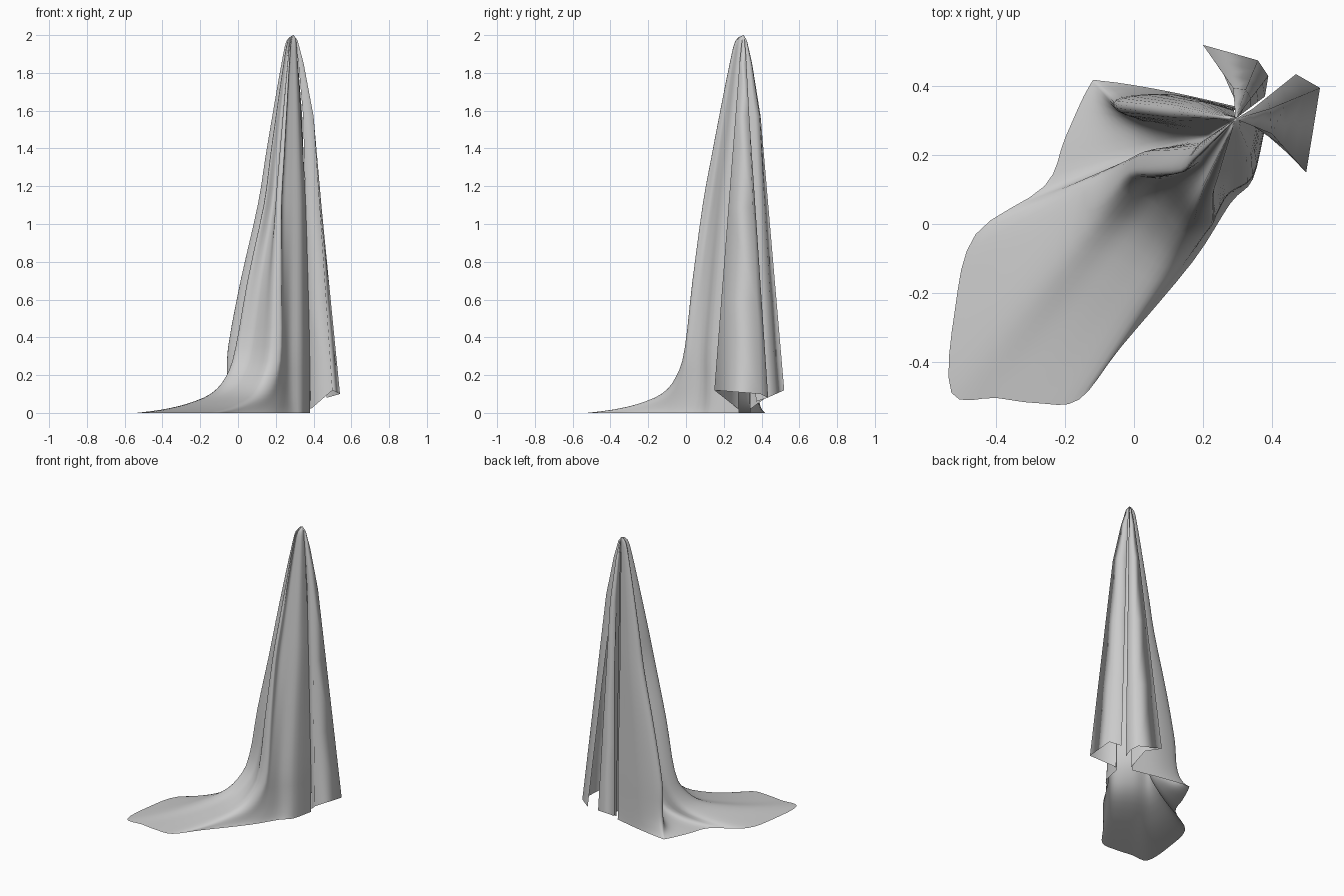
import bpy, bmesh
from mathutils import Vector

APEX = Vector((0.295, 0.305))


def catmull(p, steps):
    """Interpolating spline through the points of an open row."""
    out = []
    for i in range(len(p) - 1):
        a, b, c = p[max(i - 1, 0)], p[i], p[i + 1]
        d = p[min(i + 2, len(p) - 1)]
        for s in range(steps):
            t = s / steps
            out.append(b + (c - a) * (t / 2) + (2 * a - 5 * b + 4 * c - d) * (t * t / 2)
                       + (3 * b - a - 3 * c + d) * (t ** 3 / 2))
    return out + [p[-1]]


def sheet(name, rows):
    """Skin a grid of rows, welding the gathered tip."""
    bm = bmesh.new()
    grid = [[bm.verts.new(p) for p in r] for r in rows]
    for a, b in zip(grid, grid[1:]):
        for i in range(len(a) - 1):
            bm.faces.new((a[i], b[i], b[i + 1], a[i + 1]))
    bmesh.ops.remove_doubles(bm, verts=bm.verts, dist=0.0005)
    for f in bm.faces:
        f.smooth = True
    me = bpy.data.meshes.new(name)
    bm.to_mesh(me)
    bm.free()
    ob = bpy.data.objects.new(name, me)
    bpy.context.collection.objects.link(ob)


# Main drape: each fold line as (x, y) at z 1.1, at z 0.35 and on the floor
folds = [
    (0.36, 0.29, 0.38, 0.28, 0.38, 0.28),
    (0.34, 0.20, 0.345, 0.14, 0.345, 0.13),
    (0.28, 0.16, 0.275, 0.09, 0.28, 0.06),
    (0.235, 0.13, 0.24, 0.03, 0.17, -0.11),
    (0.23, 0.09, 0.225, 0.00, -0.04, -0.36),
    (0.20, 0.10, 0.17, 0.00, -0.16, -0.51),
    (0.20, 0.15, 0.12, 0.06, -0.28, -0.52),
    (0.18, 0.17, 0.07, 0.11, -0.40, -0.505),
    (0.14, 0.15, 0.00, 0.13, -0.53, -0.49),
    (0.14, 0.18, -0.01, 0.16, -0.52, -0.25),
    (0.17, 0.22, 0.03, 0.21, -0.46, -0.03),
    (0.21, 0.25, 0.12, 0.23, -0.26, 0.11),
    (0.19, 0.27, 0.09, 0.28, -0.20, 0.25),
    (0.11, 0.31, -0.04, 0.325, -0.13, 0.40),
    (0.12, 0.345, -0.03, 0.365, -0.09, 0.415),
    (0.20, 0.355, 0.12, 0.375, 0.10, 0.385),
    (0.29, 0.33, 0.30, 0.335, 0.30, 0.34),
]
# Height, which stretch of the fold line, and how far along it
levels = [(2, 0, 0), (1.97, 0, .2), (1.85, 0, .34), (1.6, 0, .57), (1.35, 0, .79),
          (1.1, 1, 0), (0.7, 1, .58), (0.35, 2, 0), (0.2, 2, .1), (0.11, 2, .25),
          (0.055, 2, .5), (0.025, 2, .75), (0.008, 2, 1)]
rows = []
for z, k, t in levels:
    row = []
    for f in folds:
        pts = [APEX, Vector(f[0:2]), Vector(f[2:4]), Vector(f[4:6])]
        row.append(pts[k].lerp(pts[k + 1], t).to_3d() + Vector((0, 0, z)))
    rows.append(catmull(row, 4))
cols = [catmull(list(c), 3) for c in zip(*rows)]
for c in cols:
    for p in c:
        p.z = max(p.z - 0.008 * (p.z < 0.3), 0)
sheet("main_drape", list(zip(*cols)))

# Short back flaps: each fold as (x, y) at z 1.57 then the hem (x, y, z)
flaps = {
    "back_flap_right": [(0.345, 0.285, 0.385, 0.278, 0.02), (0.40, 0.262, 0.50, 0.15, 0.12),
                        (0.395, 0.335, 0.54, 0.395, 0.10), (0.345, 0.335, 0.47, 0.435, 0.08)],
    "back_flap_rear": [(0.295, 0.325, 0.31, 0.34, 0.02), (0.293, 0.36, 0.285, 0.45, 0.10),
                       (0.288, 0.395, 0.20, 0.52, 0.12), (0.325, 0.39, 0.36, 0.475, 0.10),
                       (0.34, 0.365, 0.39, 0.43, 0.08), (0.32, 0.325, 0.38, 0.37, 0.06)],
}
for name, lines in flaps.items():
    rows = []
    for z, t in [(2, 0), (1.97, .2), (1.85, .5), (1.57, 1)]:
        rows.append([APEX.lerp(Vector(l[:2]), t).to_3d() + Vector((0, 0, z)) for l in lines])
    top = rows[-1]
    for t in (0.33, 0.67, 1):
        rows.append([a.lerp(Vector(l[2:]), t) for a, l in zip(top, lines)])
    sheet(name, rows)
